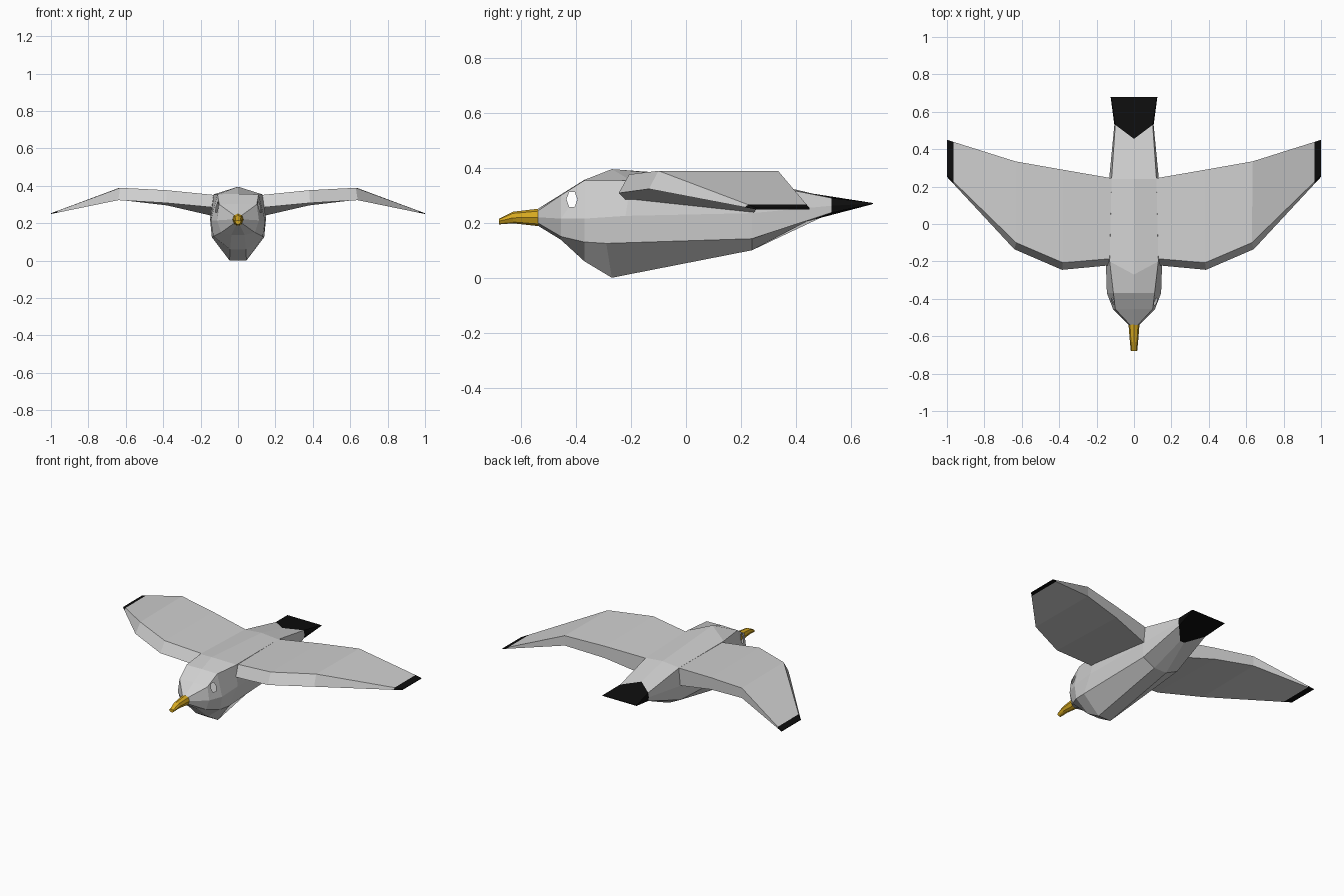
import bpy, bmesh, math
from mathutils import Matrix, Vector

if "Cube" in bpy.data.objects:
    bpy.data.objects.remove(bpy.data.objects["Cube"])


def material(name, rgb):
    m = bpy.data.materials.new(name)
    m.diffuse_color = (*rgb, 1)
    m.use_nodes = True
    m.node_tree.nodes["Principled BSDF"].inputs["Base Color"].default_value = m.diffuse_color
    return m


GREY = material("feather_grey", (0.63, 0.63, 0.63))
BLACK = material("feather_black", (0.004, 0.004, 0.004))
GOLD = material("beak_gold", (0.68, 0.40, 0.015))


def loft(name, rings, mats, last_index=0):
    """Skin closed rings of points; the last span and cap take last_index."""
    bm = bmesh.new()
    vr = [[bm.verts.new(p) for p in r] for r in rings]
    n = len(rings[0])
    for k in range(len(vr) - 1):
        for i in range(n):
            j = (i + 1) % n
            f = bm.faces.new((vr[k][i], vr[k][j], vr[k + 1][j], vr[k + 1][i]))
            if k == len(vr) - 2:
                f.material_index = last_index
    bm.faces.new(vr[0])
    bm.faces.new(vr[-1]).material_index = last_index
    bmesh.ops.recalc_face_normals(bm, faces=bm.faces)
    me = bpy.data.meshes.new(name)
    bm.to_mesh(me)
    bm.free()
    for m in mats:
        me.materials.append(m)
    ob = bpy.data.objects.new(name, me)
    bpy.context.collection.objects.link(ob)
    return ob


def mirrored(half):
    """Half section (first point on the centre line) to a full ring."""
    return half + [(-x, y, z) for x, y, z in reversed(half[1:])]


# Body: crown, upper side, middle side, lower side, belly at each station
body_sections = [
    [(0, -.54, .25), (.02, -.54, .242), (.028, -.54, .22), (.02, -.54, .2), (.01, -.54, .19)],
    [(0, -.455, .303), (.10, -.455, .300), (.112, -.455, .215), (.09, -.455, .15), (.035, -.455, .138)],
    [(0, -.37, .356), (.11, -.37, .354), (.145, -.37, .215), (.132, -.37, .13), (.042, -.37, .06)],
    [(0, -.27, .395), (.13, -.2, .354), (.15, -.22, .225), (.14, -.29, .125), (.045, -.27, 0)],
    [(0, .24, .358), (.12, .24, .347), (.133, .24, .235), (.13, .24, .142), (.045, .24, .10)],
    [(0, .455, .307), (.10, .53, .29), (.105, .53, .262), (.10, .53, .237), (.015, .44, .205)],
    [(0, .68, .272), (.122, .68, .272), (.125, .68, .27), (.122, .68, .268), (.03, .68, .268)],
]
body = loft("body", [mirrored(s) for s in body_sections], [GREY, BLACK], 1)

# Eye openings: six-sided hole cut through the head
EYE = Vector((0, -.415, .285))
bm = bmesh.new()
bmesh.ops.create_cone(bm, cap_ends=True, segments=6, radius1=1, radius2=1, depth=1)
bmesh.ops.transform(bm, verts=bm.verts, matrix=Matrix.Translation(EYE)
                    @ Matrix.Diagonal((.6, .02, .031, 1)) @ Matrix.Rotation(math.pi / 2, 4, 'Y'))
me = bpy.data.meshes.new("eye_cutter")
bm.to_mesh(me)
bm.free()
cutter = bpy.data.objects.new("eye_cutter", me)
cutter.hide_render = True
bpy.context.collection.objects.link(cutter)
mod = body.modifiers.new("eyes", 'BOOLEAN')
mod.operation, mod.solver, mod.object = 'DIFFERENCE', 'EXACT', cutter
deps = bpy.context.evaluated_depsgraph_get()
baked = bpy.data.meshes.new_from_object(body.evaluated_get(deps))
body.modifiers.clear()
body.data = baked
bpy.data.objects.remove(cutter)

# Leave the head hollow between the two eye openings
bm = bmesh.new()
bm.from_mesh(baked)
tunnel = [f for f in bm.faces if abs(f.normal.x) < .02
          and all(abs(v.co.y - EYE.y) < .025 and abs(v.co.z - EYE.z) < .035 for v in f.verts)]
bmesh.ops.delete(bm, geom=tunnel, context='FACES')
bm.to_mesh(baked)
bm.free()

# Beak: ridge, side and lower edge at each station
beak_sections = [
    [(0, -.53, .252), (.022, -.53, .243), (.03, -.53, .22), (.02, -.53, .195), (.008, -.53, .187)],
    [(0, -.63, .24), (.016, -.63, .234), (.022, -.63, .218), (.015, -.63, .203), (.006, -.63, .198)],
    [(0, -.68, .215), (.012, -.68, .212), (.017, -.68, .206), (.012, -.68, .198), (.006, -.68, .194)],
]
loft("beak", [mirrored(s) for s in beak_sections], [GOLD])

# Wings: front top, front bottom, rear bottom, rear top at each station
wing = [
    [(.12, -.185, .35), (.12, -.22, .283), (.12, .245, .235), (.12, .245, .347)],
    [(.38, -.207, .376), (.385, -.245, .308), (.38, .29, .295), (.38, .29, .372)],
    [(.63, -.10, .389), (.64, -.135, .323), (.635, .335, .325), (.635, .335, .389)],
    [(1, .26, .253), (1, .252, .249), (1, .45, .249), (1, .45, .253)],
]
# Extra station where the black tip begins
wing.insert(3, [tuple(Vector(a).lerp(Vector(b), .904)) for a, b in zip(wing[2], wing[3])])
for side, label in ((1, "left_wing"), (-1, "right_wing")):
    loft(label, [[(side * x, y, z) for x, y, z in r] for r in wing], [GREY, BLACK], 1)
